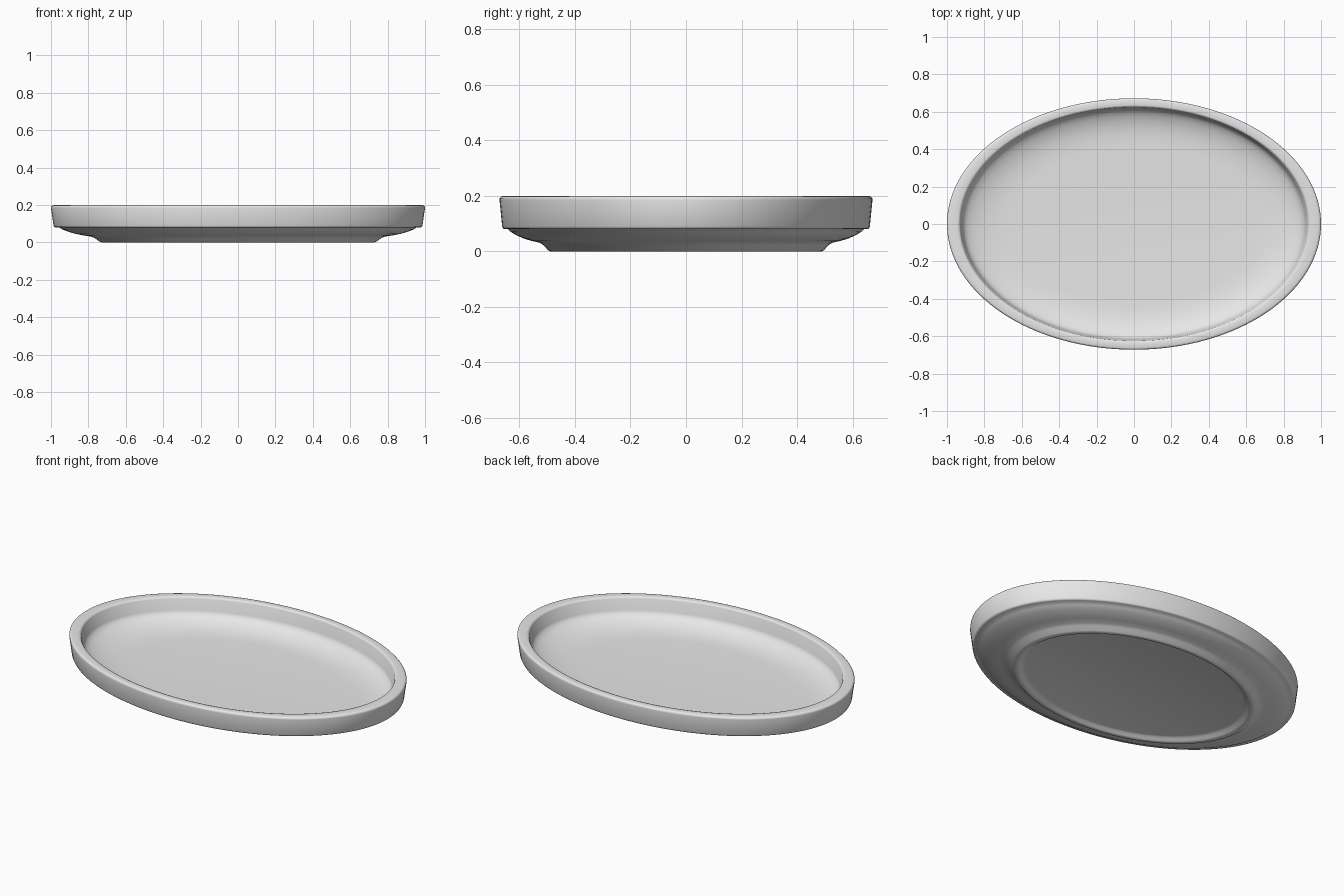
import bpy, bmesh, math
from mathutils import Matrix

cube = bpy.data.objects.get("Cube")
if cube:
    bpy.data.objects.remove(cube, do_unlink=True)

SEGMENTS = 128
DEPTH_RATIO = 0.672  # oval: depth relative to width

# Grey glaze
glaze = bpy.data.materials.new("grey_glaze")
glaze.use_nodes = True
colour = (0.8, 0.8, 0.8, 1)
glaze.diffuse_color = colour
glaze.node_tree.nodes["Principled BSDF"].inputs["Base Color"].default_value = colour

# Cross-section (radius, height), from the underside centre round to the floor centre
underside = [(0, 0.02), (0.665, 0.02), (0.685, 0.015), (0.70, 0.004)]
foot_ring = [(0.71, 0), (0.728, 0), (0.74, 0.004), (0.765, 0.023), (0.785, 0.031)]
lower_flare = [(0.83, 0.038), (0.87, 0.046), (0.91, 0.058), (0.94, 0.07), (0.955, 0.08)]
outer_wall = [(0.975, 0.08), (0.982, 0.083), (0.986, 0.09), (1.0, 0.185), (0.999, 0.192)]
rim = [(0.993, 0.197), (0.985, 0.199), (0.945, 0.199), (0.935, 0.197), (0.93, 0.19)]
inner_wall = [(0.915, 0.125), (0.908, 0.112), (0.89, 0.099)]
cove = [(0.86, 0.086), (0.82, 0.074), (0.77, 0.064), (0.71, 0.058), (0.64, 0.055), (0, 0.055)]
profile = underside + foot_ring + lower_flare + outer_wall + rim + inner_wall + cove

# Spin the section, then squash it to an oval
bm = bmesh.new()
verts = [bm.verts.new((r, 0, z)) for r, z in profile]
edges = [bm.edges.new(pair) for pair in zip(verts, verts[1:])]
bmesh.ops.spin(bm, geom=verts + edges, cent=(0, 0, 0), axis=(0, 0, 1),
               angle=math.tau, steps=SEGMENTS, use_merge=False)
bmesh.ops.remove_doubles(bm, verts=bm.verts, dist=0.0005)
bmesh.ops.transform(bm, matrix=Matrix.Diagonal((1, DEPTH_RATIO, 1, 1)), verts=bm.verts)
bmesh.ops.recalc_face_normals(bm, faces=bm.faces)

mesh = bpy.data.meshes.new("oval_dish")
bm.to_mesh(mesh)
bm.free()
mesh.materials.append(glaze)
dish = bpy.data.objects.new("oval_dish", mesh)
bpy.context.collection.objects.link(dish)

# Smooth shading, keeping the step under the wall crisp
bpy.ops.object.select_all(action="DESELECT")
dish.select_set(True)
bpy.context.view_layer.objects.active = dish
bpy.ops.object.shade_smooth_by_angle(angle=math.radians(50))
